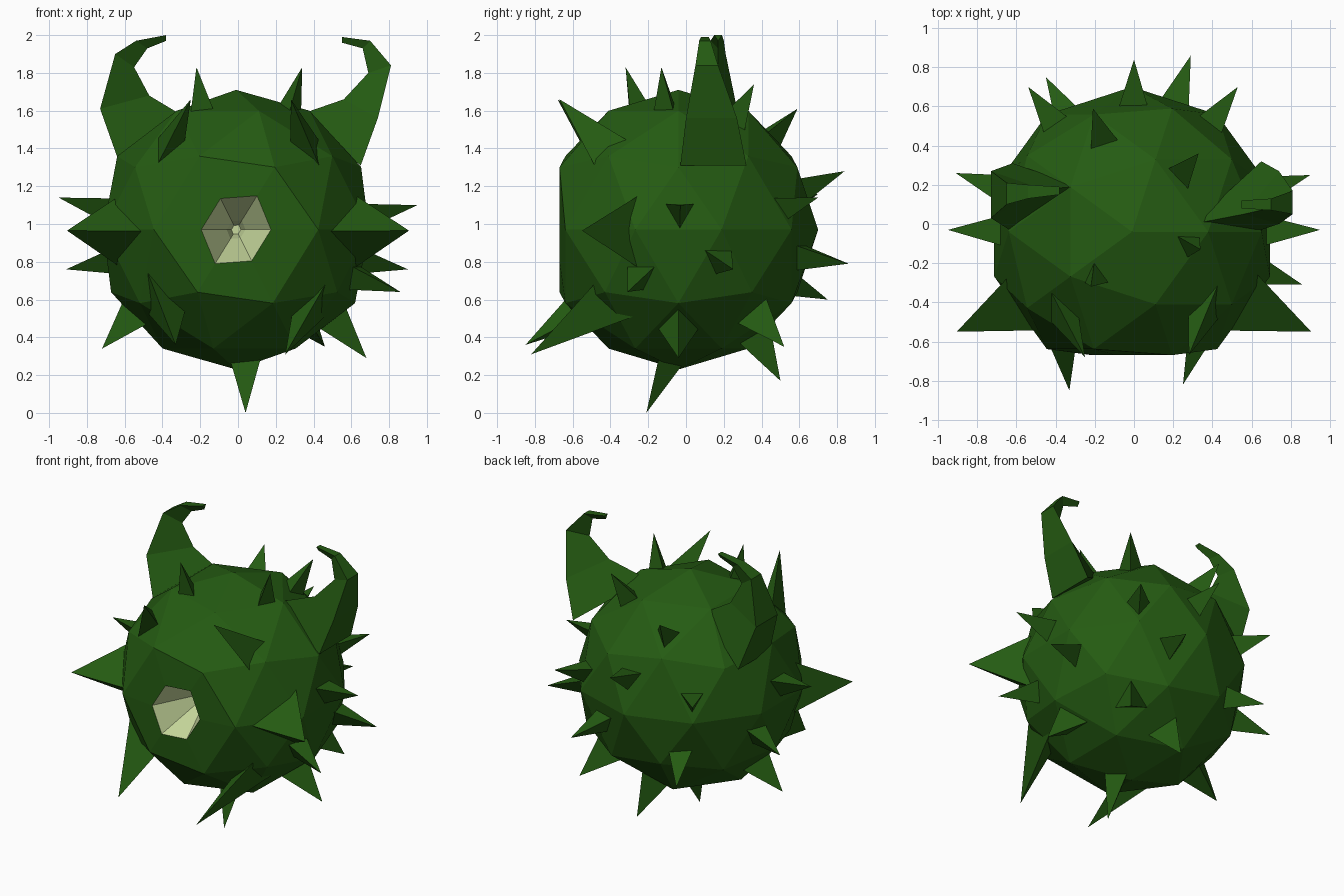
import bpy, bmesh, math
from mathutils import Vector

if "Cube" in bpy.data.objects:
    bpy.data.objects.remove(bpy.data.objects["Cube"])

CENTRE = Vector((-0.01, -0.04, 0.97))
R = 0.74


def material(name, rgb):
    m = bpy.data.materials.new(name)
    m.diffuse_color = (*rgb, 1)
    m.use_nodes = True
    m.node_tree.nodes["Principled BSDF"].inputs["Base Color"].default_value = m.diffuse_color
    return m


green = material("dark green", (0.018, 0.105, 0.006))
pale = material("pale green", (0.58, 0.70, 0.34))


def finish(bm, name, mats, loc=(0, 0, 0)):
    bmesh.ops.recalc_face_normals(bm, faces=bm.faces[:])
    me = bpy.data.meshes.new(name)
    bm.to_mesh(me)
    bm.free()
    for m in mats:
        me.materials.append(m)
    ob = bpy.data.objects.new(name, me)
    ob.location = loc
    bpy.context.collection.objects.link(ob)
    return ob


# Body: low-poly ball, front corner cut off and sunk into a hexagonal mouth
bm = bmesh.new()
bmesh.ops.create_icosphere(bm, subdivisions=2, radius=R)
bmesh.ops.bisect_plane(bm, geom=bm.verts[:] + bm.edges[:] + bm.faces[:],
                       plane_co=(0, -0.68, 0), plane_no=(0, -1, 0), clear_outer=True)
rim = [e for e in bm.edges if e.is_boundary]
for v in {v for e in rim for v in e.verts}:
    v.co.y = -0.63
outside = set(bm.faces)
for scale, y in ((0.27, -0.36), (0.5, -0.26)):
    new = bmesh.ops.extrude_edge_only(bm, edges=rim)["geom"]
    for v in new:
        if isinstance(v, bmesh.types.BMVert):
            v.co = Vector((v.co.x * scale, y, v.co.z * scale))
    rim = [e for e in new if isinstance(e, bmesh.types.BMEdge) and e.is_boundary]
bmesh.ops.contextual_create(bm, geom=rim)
for f in bm.faces:
    f.material_index = 0 if f in outside else 1
finish(bm, "body", [green, pale], CENTRE)


# Spikes: three-sided, rooted inside the body
def spike(bm, tip, base=None, r=0.11, point=(0, 0, -1)):
    tip = Vector(tip)
    if base is None:
        base = CENTRE + (tip - CENTRE).normalized() * 0.62
    base = Vector(base)
    n = (base - CENTRE).normalized()
    u = Vector(point)
    u = (u - n * u.dot(n)).normalized()
    w = n.cross(u)
    ring = [bm.verts.new(base + r * (math.cos(a) * u + math.sin(a) * w))
            for a in (0, math.tau / 3, 2 * math.tau / 3)]
    top = bm.verts.new(tip)
    bm.faces.new(ring)
    for i in range(3):
        bm.faces.new((ring[i], ring[(i + 1) % 3], top))


bm = bmesh.new()
# small spikes on the sides and back
for tip in [(0.95, -0.03, 1.10), (-0.95, -0.03, 1.14), (0.90, 0.25, 0.76), (-0.91, 0.26, 0.76),
            (0.86, -0.31, 0.64), (0.0, 0.84, 1.28), (0.29, 0.86, 0.79), (-0.45, 0.75, 0.60),
            (0.53, 0.70, 1.14), (-0.54, 0.70, 1.16), (-0.21, 0.59, 1.61), (0.33, 0.36, 1.74)]:
    spike(bm, tip)
# lower spikes
for tip in [(0.68, -0.04, 0.29), (-0.72, -0.04, 0.34), (0.46, 0.52, 0.35), (0.03, 0.50, 0.17)]:
    spike(bm, tip, r=0.15, point=(0, 0, 1))
spike(bm, (0.04, -0.21, 0.0), (0.04, -0.09, 0.30), 0.10, (0, 1, 0))
# crown spikes
spike(bm, (-0.22, -0.32, 1.83), (-0.19, -0.25, 1.55), 0.09, (0, 1, 0))
spike(bm, (0.34, -0.13, 1.83), (0.26, -0.09, 1.55), 0.09, (0, -1, 0))
# leaning front spikes and large side spikes
spike(bm, (-0.25, -0.68, 1.66), (-0.39, -0.42, 1.38), 0.13)
spike(bm, (0.28, -0.67, 1.66), (0.39, -0.40, 1.37), 0.14)
spike(bm, (-0.33, -0.85, 0.36), (-0.42, -0.42, 0.62), 0.18, (0, 0, 1))
spike(bm, (0.25, -0.82, 0.31), (0.41, -0.40, 0.58), 0.16, (0, 0, 1))
for s in (-1, 1):
    spike(bm, (s * 0.905, -0.55, 0.965), (s * 0.57, -0.35, 0.96), 0.22, (0, -1, 0))
finish(bm, "spikes", [green])


# Horns: triangular rings lofted along a hook
def horn(name, rings):
    bm = bmesh.new()
    loops = []
    for (ox, oz, ix, iz, yb, yf, yi) in rings:
        loops.append([bm.verts.new(c) for c in ((ox, yb, oz), (ox, yf, oz), (ix, yi, iz))])
    for a, b in zip(loops, loops[1:]):
        for i in range(3):
            j = (i + 1) % 3
            bm.faces.new((a[i], a[j], b[j], b[i]))
    bm.faces.new(loops[0])
    bm.faces.new(loops[-1])
    finish(bm, name, [green])


# each ring: outer x, z; inner x, z; back, front and inner y
horn("left_horn", [(-0.62, 1.30, -0.27, 1.56, 0.31, -0.04, 0.19),
                   (-0.73, 1.61, -0.47, 1.68, 0.27, 0.03, 0.18),
                   (-0.65, 1.90, -0.55, 1.83, 0.21, 0.10, 0.17),
                   (-0.54, 1.97, -0.48, 1.93, 0.20, 0.13, 0.17),
                   (-0.38, 2.00, -0.38, 1.97, 0.19, 0.15, 0.17)])
horn("right_horn", [(0.65, 1.31, 0.30, 1.57, 0.32, -0.03, 0.00),
                    (0.74, 1.56, 0.56, 1.66, 0.27, 0.00, 0.05),
                    (0.81, 1.84, 0.69, 1.80, 0.17, 0.05, 0.08),
                    (0.70, 1.97, 0.66, 1.93, 0.13, 0.07, 0.09),
                    (0.55, 1.99, 0.55, 1.96, 0.12, 0.08, 0.10)])
